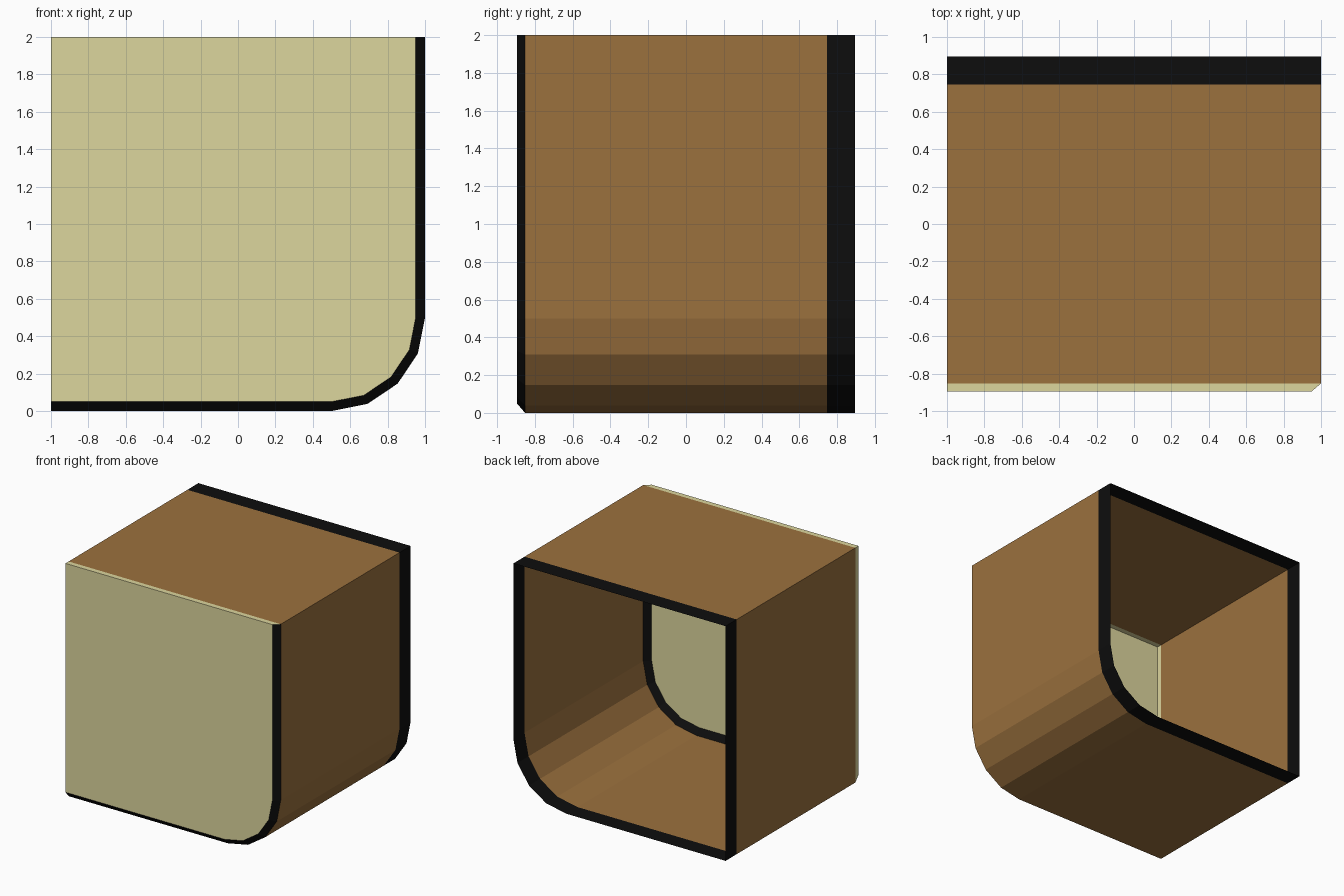
import bpy, bmesh, math

if "Cube" in bpy.data.objects:
    bpy.data.objects.remove(bpy.data.objects["Cube"])

HALF, FRONT, BEVEL, RIM, BACK = 1.0, -0.895, -0.852, 0.746, 0.895
RADIUS, INSET, STEPS = 0.5, 0.05, 4


def material(name, color):
    mat = bpy.data.materials.new(name)
    mat.diffuse_color = (*color, 1)
    mat.use_nodes = True
    mat.node_tree.nodes["Principled BSDF"].inputs["Base Color"].default_value = mat.diffuse_color
    return mat


def outline(y, inset=0.0):
    """Square outline with one rounded lower corner, inset on the bottom and right."""
    r = RADIUS - inset
    arc = [math.radians(-90 + 90 * i / STEPS) for i in range(STEPS + 1)]
    pts = [(-HALF, inset)]
    pts += [(HALF - RADIUS + r * math.cos(a), RADIUS + r * math.sin(a)) for a in arc]
    pts += [(HALF - inset, 2.0), (-HALF, 2.0)]
    return [(x, y, z) for x, z in pts]


def sleeve(name, mat, front, back, edges, cap=False):
    """Open skin between two outlines; optionally closed at the front."""
    bm = bmesh.new()
    f = [bm.verts.new(p) for p in front]
    b = [bm.verts.new(p) for p in back]
    n = len(f)
    for i in edges:
        j = (i + 1) % n
        bm.faces.new((f[i], b[i], b[j], f[j]))
    if cap:
        bm.faces.new(f)
    bmesh.ops.delete(bm, geom=[v for v in bm.verts if not v.link_faces], context='VERTS')
    mesh = bpy.data.meshes.new(name)
    bm.to_mesh(mesh)
    bm.free()
    mesh.materials.append(mat)
    obj = bpy.data.objects.new(name, mesh)
    bpy.context.collection.objects.link(obj)
    return obj


brown = material("brown", (0.33, 0.165, 0.048))
cream = material("cream", (0.72, 0.67, 0.34))
black = material("black", (0.004, 0.004, 0.004))

count = len(outline(0))
trim_edges = range(count - 2)             # bottom, rounded corner, right
plain_edges = range(count - 2, count)     # top and left

# Thin open-backed casing and its dark rear band
sleeve("casing", brown, outline(BEVEL), outline(RIM), range(count))
sleeve("rear_band", black, outline(RIM), outline(BACK), range(count))

# Chamfered dark trim, then the front panel with its flush top and left edges
face = outline(FRONT, INSET)
sleeve("front_trim", black, face, outline(BEVEL), trim_edges)
sleeve("front_panel", cream, face, outline(BEVEL), plain_edges, cap=True)
